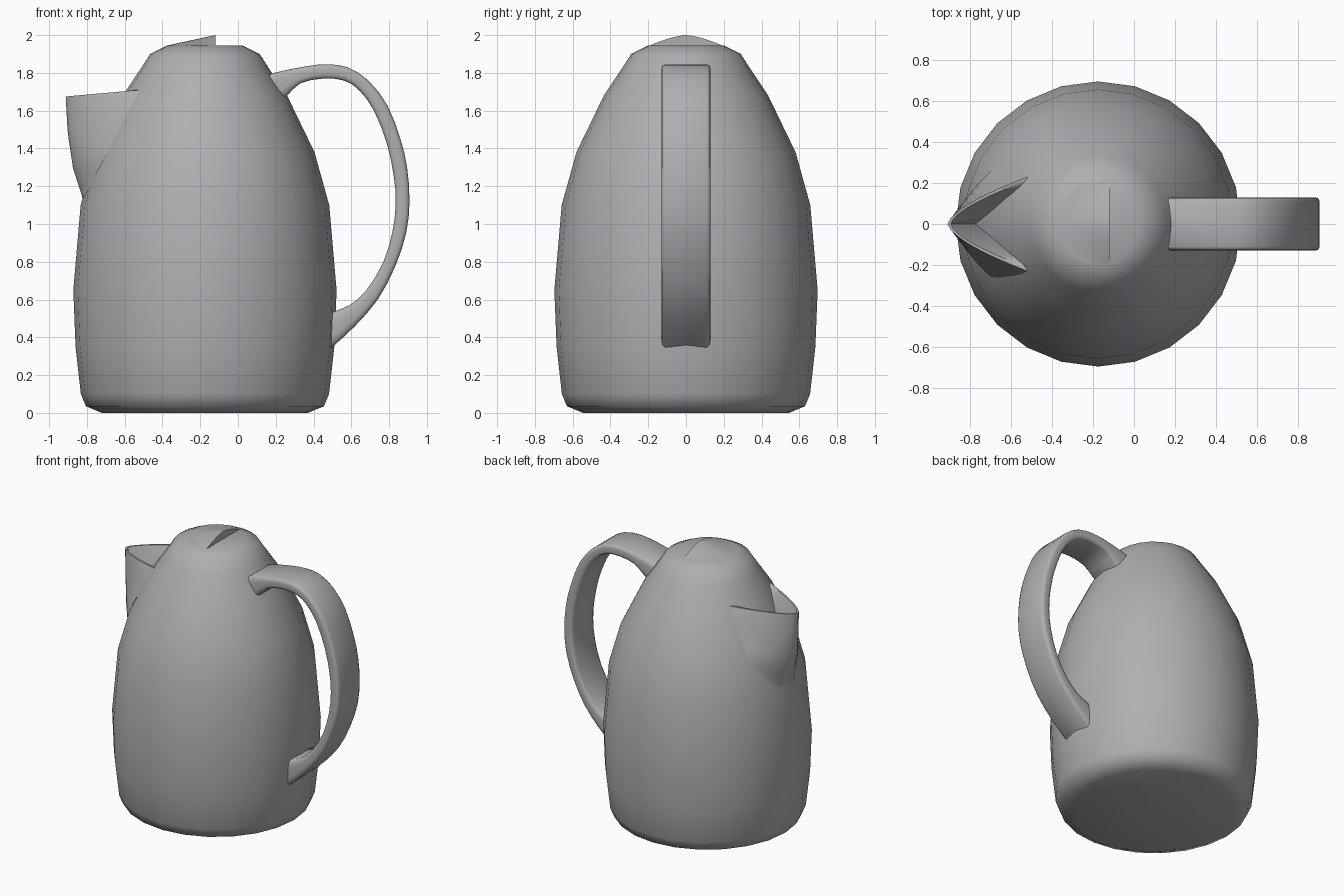
import bpy, bmesh, math

if "Cube" in bpy.data.objects:
    bpy.data.objects.remove(bpy.data.objects["Cube"])

CX = -0.175  # body axis

grey = bpy.data.materials.new("dark_grey")
grey.diffuse_color = (0.43, 0.43, 0.43, 1)
grey.use_nodes = True
grey.node_tree.nodes["Principled BSDF"].inputs["Base Color"].default_value = grey.diffuse_color


def finish(name, bm, angle):
    bmesh.ops.remove_doubles(bm, verts=bm.verts, dist=0.0005)
    bmesh.ops.recalc_face_normals(bm, faces=bm.faces)
    me = bpy.data.meshes.new(name)
    bm.to_mesh(me)
    bm.free()
    me.materials.append(grey)
    ob = bpy.data.objects.new(name, me)
    bpy.context.collection.objects.link(ob)
    bpy.ops.object.select_all(action='DESELECT')
    ob.select_set(True)
    bpy.context.view_layer.objects.active = ob
    bpy.ops.object.shade_smooth_by_angle(angle=math.radians(angle))
    return ob


def loft(rows, closed=False, caps=False):
    bm = bmesh.new()
    vs = [[bm.verts.new(p) for p in row] for row in rows]
    n = len(rows[0])
    for a, b in zip(vs, vs[1:]):
        for i in range(n if closed else n - 1):
            k = (i + 1) % n
            bm.faces.new((a[i], a[k], b[k], b[i]))
    if caps:
        bm.faces.new(vs[0])
        bm.faces.new(vs[-1])
    return bm


def lerp(table, v):
    for (v0, w0), (v1, w1) in zip(table, table[1:]):
        if v0 <= v <= v1:
            return w0 + (w1 - w0) * (v - v0) / (v1 - v0)


def smooth(p):
    # Catmull-Rom midpoints
    out = [p[0]]
    for i in range(len(p) - 1):
        a, b, c, d = p[max(i - 1, 0)], p[i], p[i + 1], p[min(i + 2, len(p) - 1)]
        out += [tuple((9 * (b[k] + c[k]) - a[k] - d[k]) / 16 for k in (0, 1)), c]
    return out


# Body: 24-sided lathe
profile = [(0.545, 0), (0.63, 0.035), (0.657, 0.1), (0.685, 0.35), (0.697, 0.65),
           (0.658, 1.1), (0.58, 1.38), (0.435, 1.68), (0.335, 1.83),
           (0.29, 1.9), (0.2, 1.945)]
ring = [(math.cos(i * math.tau / 24), math.sin(i * math.tau / 24)) for i in range(24)]
finish("jug_body", loft([[(CX + r * c, r * s, z) for c, s in ring] for r, z in profile],
                        closed=True, caps=True), 60)
by_height = [(z, r) for r, z in profile]
by_radius = profile[:3:-1]

# Lid lever: half dome rising to a vertical step
XS = -0.12
rows = []
for j in range(17):
    y = -0.192 + 0.024 * j
    xl = CX - math.sqrt(0.2 ** 2 - y * y)
    h = 0.055 * (1 - abs(y / 0.192) ** 1.5)
    row = [(xl + (XS - xl) * i / 6, y, 1.945 + h * i / 6) for i in range(7)]
    rows.append(row + [(XS, y, 1.944)])
finish("lid_lever", loft(rows), 35)

# Spout: outer sheet from the body seam to a rounded tip, then rim and inner sheet
tip = [(0, -0.82), (0.3, -0.873), (0.65, -0.902), (1, -0.912)]
rows = []
for j in range(11):
    t = j / 10
    tx = lerp(tip, t)
    ez, tz = 1.13 + 0.58 * t, 1.13 + 0.545 * t
    ex = -0.82 + 0.3 * t
    ey = math.sqrt(max(radius ** 2 - (ex - CX) ** 2, 0)) if (radius := lerp(by_height, ez)) else 0
    row = []
    for i in range(17):
        s = i / 8 - 1
        u = 1 - abs(s) ** 1.54
        row.append((ex + (tx - ex) * u, ey * s, ez + (tz - ez) * u))
    rows.append(row)
rim = [(x + 0.016 * (1 - abs(i / 8 - 1)), y * 0.92, z) for i, (x, y, z) in enumerate(rows[-1])]
floor = []
for i in range(17):
    s = i / 8 - 1
    x, y = -0.78 + 0.25 * abs(s), 0.21 * s
    r = math.hypot(x - CX, y)
    floor.append((x + 0.01, y, lerp(by_radius, r)))
finish("spout", loft(rows + [rim, floor]), 50)

# Handle: rounded strap lofted between outer and inner curves
outer = [(0.1, 1.76), (0.19, 1.8), (0.36, 1.835), (0.47, 1.845), (0.58, 1.83), (0.69, 1.76),
         (0.79, 1.63), (0.86, 1.45), (0.895, 1.3), (0.908, 1.12), (0.89, 0.95),
         (0.83, 0.77), (0.74, 0.6), (0.62, 0.46), (0.5, 0.35), (0.42, 0.29)]
inner = [(0.17, 1.62), (0.26, 1.68), (0.33, 1.745), (0.45, 1.77), (0.56, 1.76), (0.64, 1.71),
         (0.72, 1.6), (0.79, 1.42), (0.825, 1.25), (0.835, 1.12), (0.82, 0.97),
         (0.77, 0.8), (0.68, 0.65), (0.59, 0.57), (0.505, 0.535), (0.42, 0.48)]
half = [(0.11, 0), (0.126, 0.1), (0.13, 0.3), (0.13, 0.7), (0.126, 0.9), (0.11, 1)]
section = half + [(-y, w) for y, w in reversed(half)]
rows = [[(a[0] + (b[0] - a[0]) * w, y, a[1] + (b[1] - a[1]) * w) for y, w in section]
        for a, b in zip(smooth(inner), smooth(outer))]
finish("handle", loft(rows, closed=True, caps=True), 60)
